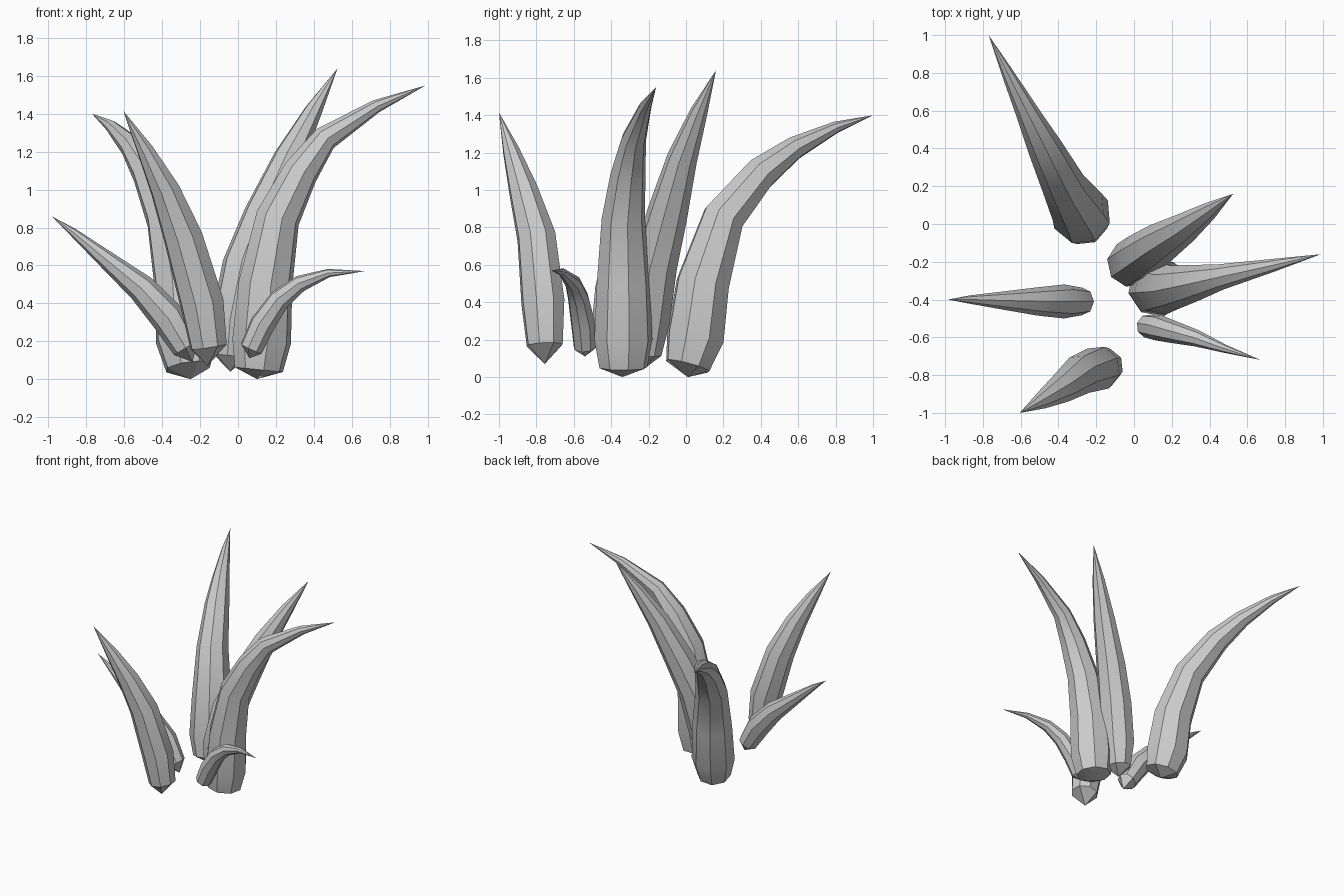
import bpy, bmesh, math
from mathutils import Vector

if "Cube" in bpy.data.objects:
    bpy.data.objects.remove(bpy.data.objects["Cube"])

SIDES = 8


def leaf(name, path):
    """Eight-sided tapering leaf through (x, y, z, radius) stations, pointed at both ends."""
    pts = [Vector(p[:3]) for p in path]
    lean = pts[-1] - pts[0]
    side = Vector((-lean.y, lean.x, 0)).normalized()
    bm = bmesh.new()
    foot, tip = bm.verts.new(pts[0]), bm.verts.new(pts[-1])
    rings = []
    for i in range(1, len(pts) - 1):
        a, b = (pts[i] - pts[i - 1]).normalized(), (pts[i + 1] - pts[i]).normalized()
        t = b if i == 1 else (a + b).normalized()
        u = (side - t * side.dot(t)).normalized()
        v = t.cross(u)
        r = path[i][3]
        angles = [2 * math.pi * k / SIDES for k in range(SIDES)]
        rings.append([bm.verts.new(pts[i] + (u * math.cos(q) + v * math.sin(q)) * r) for q in angles])
    # Foot made of four quads, tip of triangles
    for k in range(0, SIDES, 2):
        r = rings[0]
        bm.faces.new((foot, r[(k + 2) % SIDES], r[k + 1], r[k]))
    for k in range(SIDES):
        n = (k + 1) % SIDES
        for lo, hi in zip(rings, rings[1:]):
            bm.faces.new((lo[k], lo[n], hi[n], hi[k]))
        bm.faces.new((rings[-1][k], rings[-1][n], tip))
    bmesh.ops.recalc_face_normals(bm, faces=bm.faces[:])
    mesh = bpy.data.meshes.new(name)
    bm.to_mesh(mesh)
    bm.free()
    ob = bpy.data.objects.new(name, mesh)
    bpy.context.collection.objects.link(ob)
    bpy.ops.object.select_all(action='DESELECT')
    ob.select_set(True)
    bpy.context.view_layer.objects.active = ob
    bpy.ops.object.shade_smooth_by_angle(angle=math.radians(30))


# Tall leaves
leaf("leaf_back_left", [
    (-.25, .01, 0, 0), (-.26, .01, .06, .125), (-.28, .05, .21, .16), (-.30, .09, .5, .148),
    (-.37, .20, .85, .118), (-.47, .40, 1.09, .092), (-.56, .58, 1.225, .063),
    (-.67, .80, 1.335, .032), (-.77, 1.0, 1.4, 0)])
leaf("leaf_right", [
    (.10, -.34, 0, 0), (.11, -.335, .05, .13), (.125, -.335, .2, .158), (.145, -.335, .5, .145),
    (.21, -.335, .85, .118), (.33, -.31, 1.09, .095), (.46, -.28, 1.27, .068),
    (.73, -.22, 1.44, .035), (.99, -.16, 1.55, 0)])
leaf("leaf_back_right", [
    (-.04, -.23, .04, 0), (-.04, -.22, .12, .09), (-.02, -.21, .3, .125), (.04, -.17, .6, .125),
    (.14, -.10, .87, .11), (.27, -.02, 1.17, .082), (.40, .07, 1.42, .047), (.525, .16, 1.64, 0)])
leaf("leaf_front_left", [
    (-.16, -.755, .07, 0), (-.155, -.755, .17, .1), (-.19, -.765, .4, .12), (-.29, -.80, .75, .107),
    (-.385, -.87, 1.0, .08), (-.49, -.935, 1.21, .046), (-.605, -1.0, 1.415, 0)])

# Short leaves
leaf("small_leaf_left", [
    (-.24, -.41, .09, 0), (-.275, -.41, .165, .073), (-.37, -.41, .325, .09), (-.51, -.41, .48, .075),
    (-.70, -.405, .635, .047), (-.87, -.4, .775, .022), (-.985, -.4, .86, 0)])
leaf("small_leaf_right", [
    (.06, -.54, .11, 0), (.07, -.54, .16, .062), (.13, -.55, .29, .068), (.22, -.575, .42, .058),
    (.33, -.605, .505, .044), (.48, -.66, .56, .022), (.67, -.72, .57, 0)])
